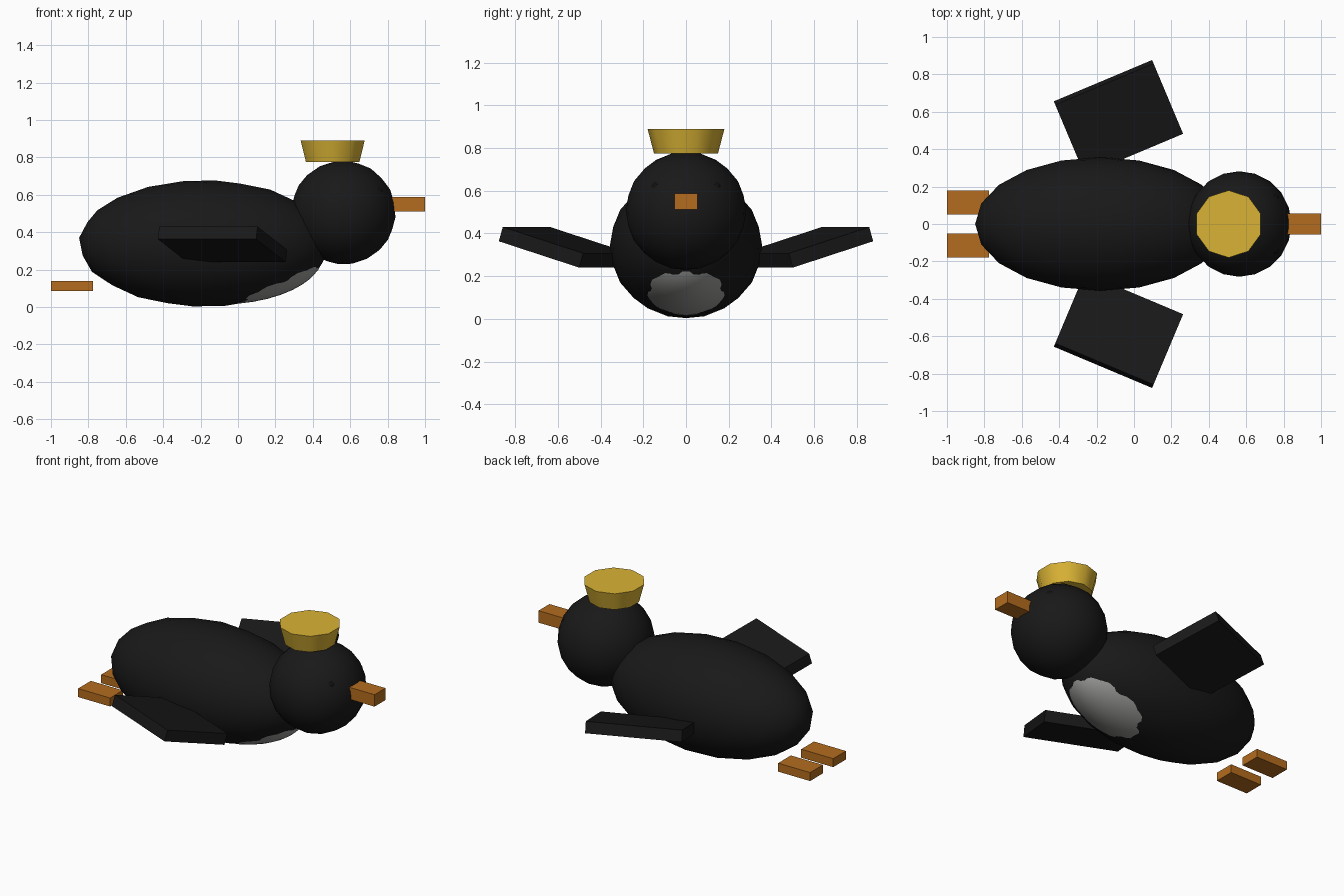
import bpy, math
from mathutils import Matrix, Vector, Euler

if "Cube" in bpy.data.objects:
    bpy.data.objects.remove(bpy.data.objects["Cube"])


def material(name, rgb):
    m = bpy.data.materials.new(name)
    m.diffuse_color = (*rgb, 1)
    m.use_nodes = True
    m.node_tree.nodes["Principled BSDF"].inputs["Base Color"].default_value = m.diffuse_color
    return m


BLACK = material("feather_black", (0.0095, 0.0095, 0.0095))
WHITE = material("belly_grey", (0.33, 0.33, 0.32))
ORANGE = material("beak_orange", (0.45, 0.15, 0.013))
GOLD = material("crown_gold", (0.70, 0.45, 0.035))
EYE = material("eye_black", (0.005, 0.005, 0.005))


def finish(name, mat, matrix, smooth=0):
    """Name the new primitive, bake its transform and colour it."""
    ob = bpy.context.object
    ob.name = ob.data.name = name
    ob.data.transform(matrix)
    ob.data.materials.append(mat)
    if smooth:
        bpy.ops.object.shade_smooth_by_angle(angle=math.radians(smooth))
    return ob


def ball(name, mat, centre, radii, level=3):
    """Ellipsoid from an icosphere turned so its edges lie on the axes."""
    bpy.ops.mesh.primitive_ico_sphere_add(subdivisions=level, radius=1)
    turn = Matrix.Rotation(math.radians(121.717), 4, 'Y')
    return finish(name, mat, Matrix.Translation(centre)
                  @ Matrix.Diagonal((*radii, 1)) @ turn, 60)


def box(name, mat, centre, size, rot=(0, 0, 0)):
    bpy.ops.mesh.primitive_cube_add(size=1)
    turn = Euler([math.radians(a) for a in rot]).to_matrix().to_4x4()
    return finish(name, mat, Matrix.Translation(centre) @ turn
                  @ Matrix.Diagonal((*size, 1)))


# Body and head
body_centre = Vector((-0.18, 0, 0.34))
body_radii = Vector((0.672, 0.357, 0.338))
ball("body", BLACK, body_centre, body_radii)
ball("head", BLACK, (0.563, 0, 0.505), (0.28, 0.282, 0.277))

# Belly patch: smaller ellipsoid pushed out through the lower chest
offset = Vector((0.2 * 0.68 * body_radii.x, 0, -0.2 * 0.73 * body_radii.z))
ball("belly_patch", WHITE, body_centre + offset,
     (0.817 * body_radii.x, 0.84 * body_radii.y, 0.817 * body_radii.z), 4)

# Beak
box("beak", ORANGE, (0.9, 0, 0.55), (0.2, 0.11, 0.076))

# Crown: ten-sided, flaring upward
bpy.ops.mesh.primitive_cone_add(vertices=10, radius1=0.15, radius2=0.18, depth=0.115)
finish("crown", GOLD, Matrix.Translation((0.506, 0, 0.8325)), 40)

# Paired parts
for side, s in (("left", 1), ("right", -1)):
    box(side + "_wing", BLACK, (-0.083, s * 0.569, 0.335),
        (0.57, 0.426, 0.07), (s * 16.8, 0, s * 22.8))
    box(side + "_foot", ORANGE, (-0.8875, s * 0.116, 0.113), (0.225, 0.128, 0.054))
    ball(side + "_eye", EYE, (0.75, s * 0.138, 0.617), (0.026,) * 3, 2)
